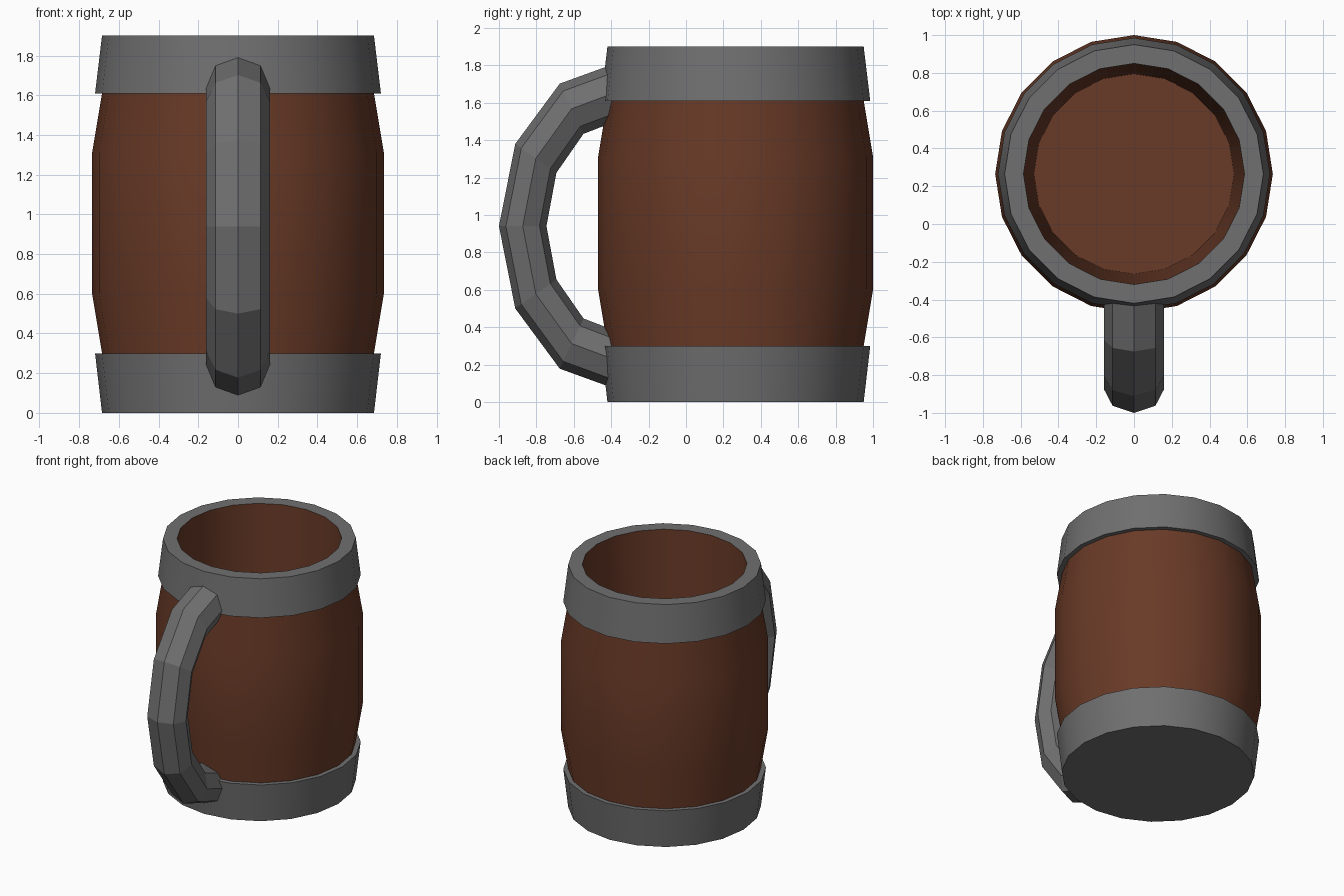
import bpy, bmesh
from math import sin, cos, pi, radians

if "Cube" in bpy.data.objects:
    bpy.data.objects.remove(bpy.data.objects["Cube"])

SIDES = 20
CY = 0.265  # the barrel axis sits behind the origin, the handle in front


def material(name, rgb):
    mat = bpy.data.materials.new(name)
    mat.diffuse_color = (*rgb, 1)
    mat.use_nodes = True
    mat.node_tree.nodes["Principled BSDF"].inputs["Base Color"].default_value = mat.diffuse_color
    return mat


def finish(bm, name, mat, smooth):
    bmesh.ops.remove_doubles(bm, verts=bm.verts, dist=1e-5)
    mesh = bpy.data.meshes.new(name)
    bm.to_mesh(mesh)
    bm.free()
    obj = bpy.data.objects.new(name, mesh)
    bpy.context.collection.objects.link(obj)
    mesh.materials.append(mat)
    if smooth:
        bpy.ops.object.select_all(action='DESELECT')
        obj.select_set(True)
        bpy.context.view_layer.objects.active = obj
        bpy.ops.object.shade_smooth_by_angle(angle=radians(30))
    return obj


def bridge(bm, a, b):
    n = len(a)
    for i in range(n):
        j = (i + 1) % n
        bm.faces.new((a[i], a[j], b[j], b[i]))


def lathe(name, profile, mat, cap_first=False, cap_last=False):
    """Turn an (r, z) profile, listed bottom to top on the outside."""
    bm = bmesh.new()
    rings = [[bm.verts.new((r * cos(2 * pi * i / SIDES),
                            CY + r * sin(2 * pi * i / SIDES), z))
              for i in range(SIDES)] for r, z in profile]
    for a, b in zip(rings, rings[1:]):
        bridge(bm, a, b)
    if cap_first:
        bm.faces.new(rings[0][::-1])
    if cap_last:
        bm.faces.new(rings[-1])
    return finish(bm, name, mat, True)


wood = material("wood", (0.14, 0.042, 0.02))
metal = material("metal", (0.16, 0.16, 0.16))

# Barrel staves: bulged outside, then the inner wall down to the floor
lathe("barrel", [(0.685, 0.28), (0.685, 0.30), (0.735, 0.60), (0.735, 1.31),
                 (0.685, 1.61), (0.685, 1.63)], wood)
lathe("barrel_inside", [(0.585, 1.90), (0.53, 0.20)], wood, cap_last=True)

# Metal bands, flared toward the middle of the mug
lathe("bottom_band", [(0.685, 0.0), (0.72, 0.30), (0.67, 0.30)],
      metal, cap_first=True)
lathe("top_band", [(0.67, 1.61), (0.72, 1.61), (0.685, 1.90), (0.585, 1.90)],
      metal)

# Handle: octagonal section swept round a half ellipse, ends inside the wall
bm = bmesh.new()
rings = []
for k in range(7):
    t = radians(-90 + 30 * k)
    ring = []
    for i in range(8):
        a = 2 * pi * i / 8
        ring.append(bm.verts.new((0.16 * sin(a),
                                  -0.35 - (0.523 + 0.127 * cos(a)) * cos(t),
                                  0.94 + (0.725 + 0.155 * cos(a)) * sin(t))))
    rings.append(ring)
for a, b in zip(rings, rings[1:]):
    bridge(bm, a, b)
bm.faces.new(rings[0][::-1])
bm.faces.new(rings[-1])
bmesh.ops.recalc_face_normals(bm, faces=bm.faces)
finish(bm, "handle", metal, False)
